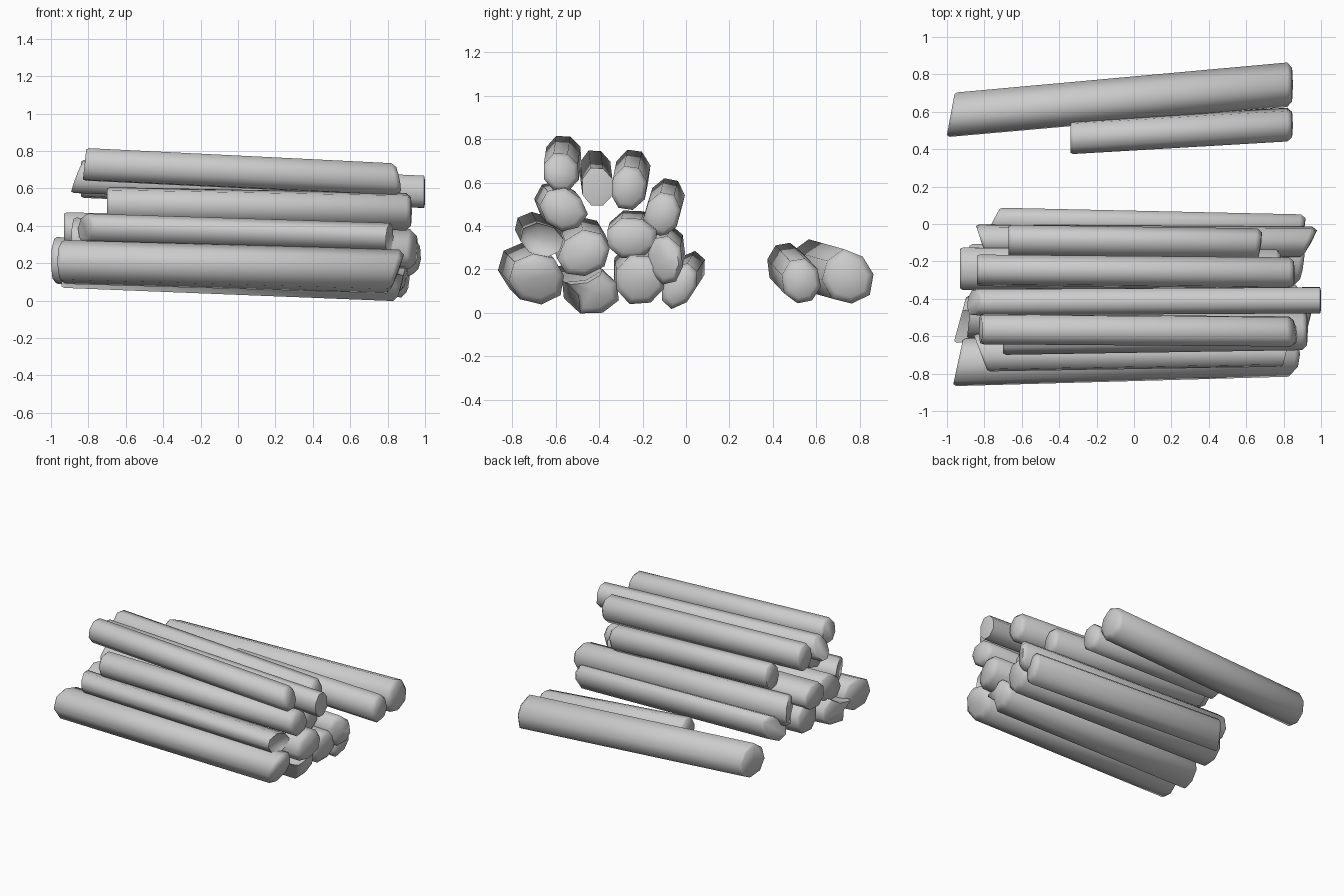
import bpy
import bmesh
import math
import random
from mathutils import Vector

if "Cube" in bpy.data.objects:
    bpy.data.objects.remove(bpy.data.objects["Cube"], do_unlink=True)

random.seed(4)
SIDES = 8

# One plain grey for every log
grey = bpy.data.materials.new("plain_grey")
grey.use_nodes = True
colour = (0.6, 0.6, 0.6, 1)
grey.diffuse_color = colour
grey.node_tree.nodes["Principled BSDF"].inputs["Base Color"].default_value = colour


def section(width, height, turn, split):
    """Uneven log outline in the y-z plane; a split log has a notched outline."""
    points = []
    for i in range(SIDES):
        angle = math.tau * (i + 0.5) / SIDES
        size = random.uniform(0.98, 1.08)
        if split and i in (2, 4):
            size *= 0.5
        y = width * size * math.cos(angle)
        z = height * size * math.sin(angle)
        points.append(Vector((0,
                              y * math.cos(turn) - z * math.sin(turn),
                              y * math.sin(turn) + z * math.cos(turn))))
    return points


def make_log(name, start, end, width, height, turn=0, left=(0, 0), right=(0, 0),
             split=False, dome=0.03):
    """Sweep the outline from start to end; left and right slant the cuts along y and z."""
    start, end = Vector(start), Vector(end)
    outline = section(width, height, math.radians(turn), split)
    bm = bmesh.new()

    def ring(centre, scale, push, slant):
        verts = []
        for p in outline:
            lean = slant[0] * p.y + slant[1] * p.z + push
            verts.append(bm.verts.new(centre + p * scale + Vector((lean, 0, 0))))
        return verts

    # Flat cut on the left, chamfered and slightly domed cut on the right
    rings = [ring(start, 0.92, 0, left), ring(start, 1, 0.015, left),
             ring(end, 1, -dome, right), ring(end, 0.75, -dome * 0.15, right)]
    for a, b in zip(rings, rings[1:]):
        for i in range(SIDES):
            j = (i + 1) % SIDES
            bm.faces.new((a[i], a[j], b[j], b[i]))
    bm.faces.new(rings[0])
    tip = bm.verts.new(end)
    for i in range(SIDES):
        bm.faces.new((rings[-1][i], rings[-1][(i + 1) % SIDES], tip))
    bmesh.ops.recalc_face_normals(bm, faces=bm.faces)

    mesh = bpy.data.meshes.new(name)
    bm.to_mesh(mesh)
    bm.free()
    mesh.materials.append(grey)
    log = bpy.data.objects.new(name, mesh)
    bpy.context.collection.objects.link(log)
    bpy.ops.object.select_all(action="DESELECT")
    log.select_set(True)
    bpy.context.view_layer.objects.active = log
    bpy.ops.object.shade_smooth_by_angle(angle=math.radians(65))


# Top layer
make_log("top_front_log", (-0.82, -0.565, 0.73), (0.86, -0.577, 0.65), 0.085, 0.09,
         left=(0, 0.1), right=(-0.1, -0.15))
make_log("top_middle_log", (-0.86, -0.42, 0.66), (1.0, -0.41, 0.58), 0.073, 0.092,
         left=(0.1, 0.35), dome=0.005)
make_log("top_back_log", (-0.84, -0.25, 0.65), (0.86, -0.265, 0.575), 0.083, 0.1, -8)

# Third layer
make_log("upper_front_log", (-0.7, -0.59, 0.505), (0.93, -0.565, 0.475), 0.11, 0.095, -30)
make_log("upper_back_log", (-0.67, -0.092, 0.52), (0.68, -0.11, 0.455), 0.08, 0.1, -14,
         right=(0.1, 0))

# Second layer
make_log("middle_front_log", (-0.82, -0.69, 0.385), (0.78, -0.665, 0.335), 0.102, 0.075, -15,
         left=(-0.35, 0), right=(0.2, 0.1), dome=-0.03)
make_log("middle_inner_log", (-0.88, -0.49, 0.335), (0.95, -0.47, 0.275), 0.125, 0.1, 30,
         left=(0.1, 0), right=(0.15, 0))
make_log("middle_centre_log", (-0.93, -0.24, 0.38), (0.79, -0.25, 0.345), 0.12, 0.095)
make_log("middle_back_log", (-0.82, -0.085, 0.3), (0.95, -0.095, 0.245), 0.08, 0.115, 10,
         left=(-0.3, 0), right=(0.4, 0))

# Bottom layer
make_log("bottom_front_log", (-0.94, -0.735, 0.21), (0.86, -0.685, 0.16), 0.125, 0.115, -15,
         left=(0.2, 0), right=(0, 0.28))
make_log("bottom_split_log", (-0.93, -0.51, 0.17), (0.88, -0.435, 0.1), 0.128, 0.103,
         left=(0.25, 0), right=(0, 0.2), split=True)
make_log("bottom_centre_log", (-0.88, -0.22, 0.21), (0.9, -0.21, 0.155), 0.12, 0.115,
         right=(0.1, 0.1))
make_log("bottom_back_log", (-0.76, 0.005, 0.18), (0.91, -0.03, 0.125), 0.075, 0.11, -35,
         left=(0.5, 0), right=(0.15, 0))

# Two logs lying apart behind the pile
make_log("loose_short_log", (-0.34, 0.463, 0.22), (0.85, 0.53, 0.148), 0.09, 0.108, 10)
make_log("loose_long_log", (-0.98, 0.585, 0.21), (0.85, 0.745, 0.165), 0.115, 0.122, 30,
         left=(0.17, 0))
